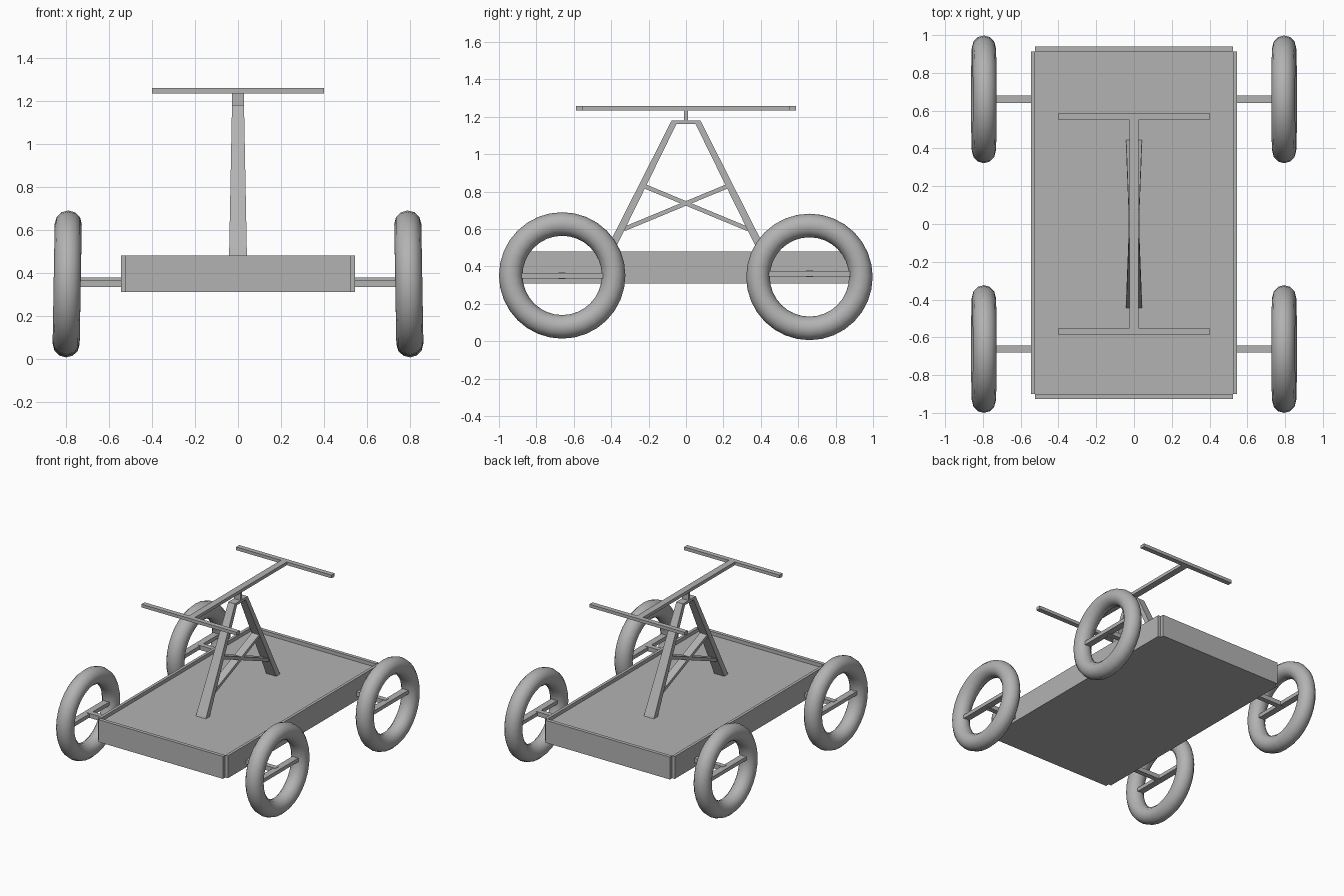
import bpy
import bmesh
from math import radians
from mathutils import Matrix

cube = bpy.data.objects.get("Cube")
if cube:
    bpy.data.objects.remove(cube, do_unlink=True)

grey = bpy.data.materials.new("plain grey")
grey.use_nodes = True
colour = (0.45, 0.45, 0.45, 1)
grey.diffuse_color = colour
grey.node_tree.nodes["Principled BSDF"].inputs["Base Color"].default_value = colour


def finish(name, bm):
    bmesh.ops.recalc_face_normals(bm, faces=bm.faces)
    mesh = bpy.data.meshes.new(name)
    bm.to_mesh(mesh)
    bm.free()
    mesh.materials.append(grey)
    obj = bpy.data.objects.new(name, mesh)
    bpy.context.collection.objects.link(obj)
    return obj


def box(name, x, y, z):
    """Box between pairs of limits."""
    bm = bmesh.new()
    lims = (x, y, z)
    size = [b - a for a, b in lims]
    mid = [(a + b) / 2 for a, b in lims]
    bmesh.ops.create_cube(bm, size=1, matrix=Matrix.Translation(mid) @ Matrix.Diagonal((*size, 1)))
    return finish(name, bm)


def side_prism(name, outline):
    """Side outline of (y, z, half width) points, widened both ways along x."""
    bm = bmesh.new()
    left = [bm.verts.new((w, y, z)) for y, z, w in outline]
    right = [bm.verts.new((-w, y, z)) for y, z, w in outline]
    bm.faces.new(left)
    bm.faces.new(right[::-1])
    n = len(outline)
    for i in range(n):
        j = (i + 1) % n
        bm.faces.new((left[i], right[i], right[j], left[j]))
    return finish(name, bm)


# Deck with a raised rim of planks
box("deck", (-0.525, 0.525), (-0.9, 0.913), (0.31, 0.453))
for s, side in ((1, "left"), (-1, "right")):
    box(side + "_plank", sorted((s * 0.523, s * 0.545)), (-0.9, 0.913), (0.31, 0.48))
box("front_plank", (-0.523, 0.523), (-0.927, -0.9), (0.31, 0.48))
box("back_plank", (-0.523, 0.523), (0.913, 0.94), (0.31, 0.48))

# A-frame legs, braces and handles, mirrored front to back
for s, end in ((-1, "front"), (1, "back")):
    side_prism(end + "_leg", [(s * 0.447, 0.45, 0.042), (s * 0.4, 0.45, 0.042),
                              (s * 0.042, 1.18, 0.028), (s * 0.077, 1.18, 0.028)])
    side_prism(end + "_brace", [(s * 0.23, 0.82, 0.03), (s * 0.23, 0.845, 0.03),
                                (s * -0.33, 0.613, 0.03), (s * -0.33, 0.588, 0.03)])
    box(end + "_handle", (-0.4, 0.4), sorted((s * 0.55, s * 0.587)), (1.235, 1.259))

# Top of the frame and rocking beam
box("frame_cap", (-0.028, 0.028), (-0.075, 0.075), (1.162, 1.181))
box("pivot_post", (-0.028, 0.028), (-0.01, 0.01), (1.18, 1.24))
box("rocking_beam", (-0.025, 0.025), (-0.56, 0.56), (1.235, 1.259))


def tyre(name, centre, tilt, major=0.275, minor=0.063):
    bpy.ops.mesh.primitive_torus_add(
        major_radius=major, minor_radius=minor, major_segments=32, minor_segments=12,
        location=centre, rotation=(0, radians(90 + tilt), 0))
    obj = bpy.context.object
    obj.name = name
    obj.data.materials.append(grey)
    bpy.ops.object.shade_smooth()


# Wheels, each with one crossbar and a stub axle
for end, y, z, bar in (("front", -0.662, 0.352, 0.35), ("back", 0.66, 0.344, 0.361)):
    for s, side in ((1, "left"), (-1, "right")):
        name = end + "_" + side
        tyre(name + "_tyre", (s * 0.795, y, z), -s)
        box(name + "_crossbar", sorted((s * 0.77, s * 0.82)), (y - 0.222, y + 0.222),
            (bar - 0.014, bar + 0.014))
        box(name + "_axle", sorted((s * 0.52, s * 0.79)), (y - 0.019, y + 0.019),
            (bar - 0.017, bar + 0.017))
